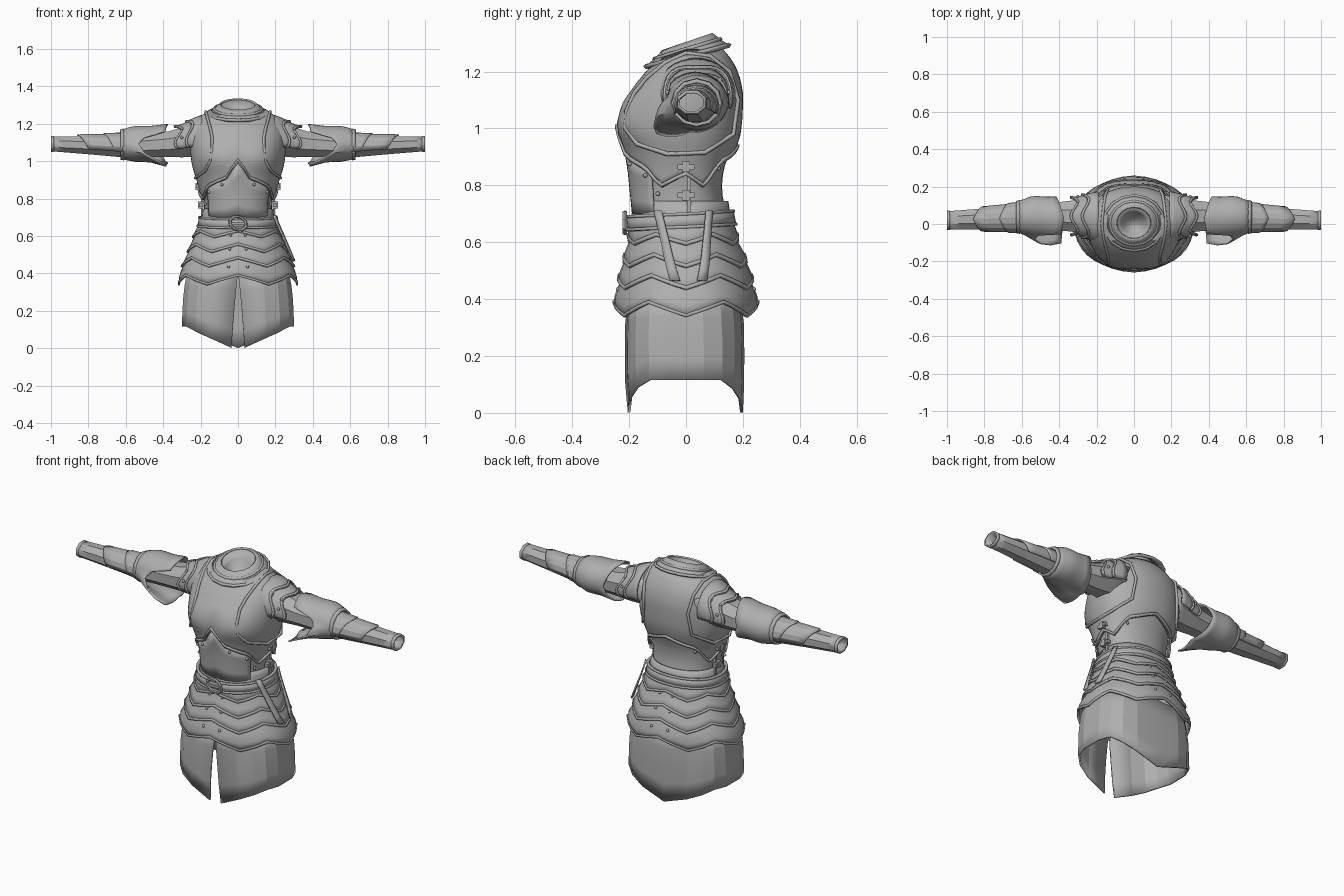
import bpy, bmesh, math
from mathutils import Vector

cube = bpy.data.objects.get("Cube")
if cube:
    bpy.data.objects.remove(cube)

steel = bpy.data.materials.new("steel_grey")
steel.use_nodes = True
GREY = (0.43, 0.43, 0.43, 1)
steel.diffuse_color = GREY
steel.node_tree.nodes["Principled BSDF"].inputs["Base Color"].default_value = GREY


def interp(keys, x):
    """Linear interpolation through (x, value, ...) keys."""
    if x <= keys[0][0]:
        return keys[0][1:]
    for a, b in zip(keys, keys[1:]):
        if x <= b[0]:
            t = (x - a[0]) / (b[0] - a[0])
            return tuple(p + (q - p) * t for p, q in zip(a[1:], b[1:]))
    return keys[-1][1:]


def val(f, *args):
    return f(*args) if callable(f) else f


def finish(obj, name, angle=32):
    obj.name = name
    obj.data.materials.clear()
    obj.data.materials.append(steel)
    bpy.ops.object.select_all(action="DESELECT")
    obj.select_set(True)
    bpy.context.view_layer.objects.active = obj
    bpy.ops.object.shade_smooth_by_angle(angle=math.radians(angle))


def plate(name, surf, u0, u1, lo, hi, off=0.0, nu=24, nv=4, thick=0.008, angle=32):
    """Curved sheet on surf(u, v, off), between the edges lo(u) and hi(u)."""
    bm = bmesh.new()
    grid = []
    for i in range(nu + 1):
        u = u0 + (u1 - u0) * i / nu
        a, b = val(lo, u), val(hi, u)
        grid.append([bm.verts.new(surf(u, a + (b - a) * j / nv, val(off, u, j / nv)))
                     for j in range(nv + 1)])
    for p, q in zip(grid, grid[1:]):
        for j in range(nv):
            bm.faces.new((p[j], q[j], q[j + 1], p[j + 1]))
    bmesh.ops.remove_doubles(bm, verts=bm.verts, dist=0.0005)
    bmesh.ops.recalc_face_normals(bm, faces=bm.faces)
    mesh = bpy.data.meshes.new(name)
    bm.to_mesh(mesh)
    bm.free()
    obj = bpy.data.objects.new(name, mesh)
    bpy.context.collection.objects.link(obj)
    finish(obj, name, angle)
    mod = obj.modifiers.new("thickness", "SOLIDIFY")
    mod.thickness, mod.offset = thick, 0


def tube(name, points, radius):
    """Closed raised trim through the points."""
    curve = bpy.data.curves.new(name, "CURVE")
    curve.dimensions = "3D"
    curve.bevel_depth, curve.bevel_resolution = radius, 1
    line = curve.splines.new("POLY")
    line.points.add(len(points) - 1)
    for p, co in zip(line.points, points):
        p.co = (*co, 1)
    line.use_cyclic_u = True
    curve.materials.append(steel)
    bpy.context.collection.objects.link(bpy.data.objects.new(name, curve))


def box(name, loc, size):
    bpy.ops.mesh.primitive_cube_add(size=1, location=loc)
    bpy.context.object.scale = size
    finish(bpy.context.object, name)


def rivet(name, loc):
    bpy.ops.mesh.primitive_uv_sphere_add(segments=8, ring_count=5, radius=0.008, location=loc)
    finish(bpy.context.object, name, 60)


def body(profile, power=2.0):
    """Surface around the body: u degrees from the front, v height."""
    def surf(u, v, off=0.0):
        rx, front, back = interp(profile, v)
        s, c = math.sin(math.radians(u)), math.cos(math.radians(u))
        k = 2 / power
        ry = front if c > 0 else back
        return Vector((math.copysign(abs(s) ** k, s) * (rx + off),
                       -math.copysign(abs(c) ** k, c) * (ry + off), v))
    return surf


def folded(keys):
    """Edge height keyed on the angle from the front, same on both sides."""
    return lambda u: interp(keys, abs((u + 180) % 360 - 180))[0]


# Body shell: height, half width, front depth, back depth
upright = body([(.62, .20, .19, .16), (.70, .183, .182, .145), (.78, .185, .19, .128),
                (.86, .198, .198, .135), (.93, .22, .21, .165), (.98, .235, .228, .18),
                (1.02, .24, .23, .185), (1.07, .245, .215, .188), (1.13, .243, .19, .188),
                (1.19, .228, .163, .175), (1.24, .188, .128, .15), (1.275, .135, .095, .12)],
               2.15)


def torso(u, v, off=0.0):
    # The front of the neckline sinks below the back
    p = upright(u, v, off)
    p.z += .35 * min(p.y, 0) * min(1, max(0, (v - 1.1) / .17))
    return p


plate("body_shell", torso, 0, 360, .62, 1.27, -.006, 32, 18, .006, 40)

# Breastplate with a pointed lower edge, and its trim
chest_edge = folded([(0, 1.0), (15, .905), (32, .88), (50, .855), (66, .79), (90, .835),
                     (114, .79), (140, .88), (160, .90), (180, .93)])


def bust(u, t):
    a = abs((u + 180) % 360 - 180)
    return .008 + .014 * math.exp(-((a - 30) / 22) ** 2 - ((t - .38) / .2) ** 2)


plate("breastplate", torso, 0, 360, chest_edge, 1.275, bust, 48, 14, .008, 40)
plate("breastplate_trim", torso, 0, 360, chest_edge, lambda u: chest_edge(u) + .014,
      .015, 48, 1, .010)
plate("belly_plate", torso, -55, 55, .70,
      folded([(0, .99), (15, .90), (55, .86)]), .005, 16, 4, .006)


# Collar leaning forward, with a hollow neck lining
def collar(u, v, off=0.0):
    r = interp([(0, .145), (.45, .115), (1, .085)], v)[0] + off
    a = math.radians(u)
    y = .005 - r * math.cos(a)
    return Vector((1.1 * r * math.sin(a), y, 1.25 + .05 * v + (.25 + .1 * v) * y))


def lining(u, r, off=0.0):
    a = math.radians(u)
    y = .005 - r * math.cos(a)
    return Vector((1.1 * r * math.sin(a), y, 1.215 + 12 * r * r + .35 * y))


plate("collar", collar, 0, 360, 0, 1, 0, 16, 4, .010)
plate("collar_lower_rim", collar, 0, 360, 0, .14, .006, 16, 1, .014)
plate("collar_upper_rim", collar, 0, 360, .45, .6, .005, 16, 1, .014)
plate("neck_lining", lining, 0, 360, 0, .082, 0, 16, 4, .004, 60)

# Skirt with a front slit, flat panels and drooping points
skirt_body = body([(0, .295, .20, .195), (.12, .298, .21, .20), (.30, .29, .21, .20),
                   (.42, .268, .198, .185)], 2.9)


def skirt(u, v, off=0.0):
    gap = 2.6 * max(0, 1 - v / .38)
    return skirt_body(gap + u * (360 - 2 * gap) / 360, v, off)


plate("skirt", skirt, 0, 360, folded([(0, .002), (20, .055), (40, .09), (60, .115),
      (120, .115), (140, .085), (160, .05), (180, .002)]), .41, 0, 18, 4, .010, 12)

# Hip lames with zigzag edges
hips = body([(.34, .298, .226, .226), (.40, .298, .236, .236), (.46, .272, .222, .22),
             (.53, .246, .205, .198), (.60, .22, .186, .168), (.70, .184, .18, .145)], 2.1)


def zigzag(base, amp):
    return lambda u: base + amp * (abs(((u / 60) % 1) * 2 - 1) * 2 - 1)


for n, (z, amp) in enumerate([(.36, .024), (.455, .022), (.53, .02), (.605, .016)]):
    low = zigzag(z, amp)
    plate(f"hip_lame_{n + 1}", hips, 0, 360, low, z + .14,
          lambda u, t: .018 * (1 - t), 36, 4, .008)
    plate(f"hip_lame_trim_{n + 1}", hips, 0, 360, low, lambda u: low(u) + .012,
          .019, 36, 1, .010)
    if n < 3:
        for u in (-9, 9, 171, 189):
            rivet("lame_rivet", hips(u, z + .075, .014))


# Belt, dipping at the front, with buckle and hanging straps
def belt_line(shift):
    return lambda u: .676 - .01 * math.cos(math.radians(u)) + shift


plate("belt", torso, 0, 360, belt_line(-.024), belt_line(.024), .018, 28, 1, .014)
for shift in (-.023, .023):
    plate("belt_edge", torso, 0, 360, belt_line(shift - .005), belt_line(shift + .005),
          .022, 28, 1, .014)
bpy.ops.mesh.primitive_torus_add(major_segments=8, minor_segments=6, major_radius=.042,
                                 minor_radius=.009, location=(0, -.215, .668))
bpy.context.object.rotation_euler = (math.pi / 2, math.pi / 8, 0)
bpy.context.object.scale = (1.1, .85, 1)
finish(bpy.context.object, "belt_buckle")
box("buckle_pin", (0, -.218, .668), (.07, .012, .012))
for name, top, bottom in (("front_strap", 64, 82), ("rear_strap", 116, 102)):
    def strap(u, v, off, top=top, bottom=bottom):
        return hips(u + bottom + (top - bottom) * (v - .465) / .24, v, off)
    plate(name, strap, -4, 4, .465, .71, .034, 2, 6, .008)


# Arm surface: u degrees from front over the top, v distance along x
def limb(side, profile):
    def surf(u, v, off=0.0):
        yc, zc, ry, rz = interp(profile, v)
        a = math.radians(u)
        return Vector((side * v, yc - (ry + off) * math.cos(a),
                       zc + (rz + off) * math.sin(a)))
    return surf


SLEEVE = [(.16, .03, 1.13, .13, .11), (.24, .04, 1.115, .105, .095),
          (.30, .042, 1.10, .09, .082), (.38, .042, 1.09, .08, .068),
          (.50, .038, 1.083, .07, .062), (.62, .035, 1.078, .066, .058),
          (.80, .027, 1.085, .057, .048), (1.0, .02, 1.092, .048, .038)]
ELBOW = [(.37, .032, 1.092, .11, .10), (.47, .038, 1.092, .1, .09),
         (.54, .044, 1.092, .103, .092), (.59, .04, 1.092, .088, .084),
         (.63, .036, 1.088, .078, .072)]

for side, tag in ((1, "left"), (-1, "right")):
    arm = limb(side, SLEEVE)
    plate(tag + "_sleeve", arm, 22.5, 382.5, .16, 1.0, 0, 8, 12, .008, 15)
    plate(tag + "_cuff_rim", arm, 22.5, 382.5, .985, 1.0, .003, 8, 1, .008, 15)

    # Overlapping shoulder lames with rivets
    for n, (x0, x1, off) in enumerate(((.19, .265, .016), (.25, .325, .012))):
        edge = lambda u, e=x1: e + .018 * math.cos(math.radians(u * 4))
        plate(f"{tag}_shoulder_lame_{n + 1}", arm, -20, 200, x0, edge, off, 20, 3, .008)
        plate(f"{tag}_shoulder_trim_{n + 1}", arm, -20, 200,
              lambda u: edge(u) - .012, edge, off + .006, 20, 1, .008)
    for u in (15, 45, 135, 165):
        rivet(tag + "_shoulder_rivet", arm(u, .30, .02))

    # Elbow guard: open at the front, with wings above and below
    guard = limb(side, ELBOW)
    inner = folded([(0, .53), (20, .50), (40, .39), (90, .375), (135, .40), (180, .42)])

    def flare(u, t):
        low = abs((u + 35 + 180) % 360 - 180)
        return (1 - t) ** 1.5 * (.004 + .075 * max(0, 1 - low / 45))

    plate(tag + "_elbow_guard", guard, 0, 360, inner, .625, flare, 36, 6, .008)
    plate(tag + "_elbow_cuff", guard, 0, 360, .61, .628, .003, 12, 1, .010)

    # Forearm plates ending in a point
    for n, (x1, off) in enumerate(((.86, .008), (.72, .013))):
        tip = lambda u, e=x1: e - .05 * abs(u - 90) / 90
        plate(f"{tag}_forearm_plate_{n + 1}", arm, -22.5, 202.5, .6, tip, off, 10, 4, .007, 15)

    # Armhole trim over the shoulder, chest and back
    loop = [(30, 1.06), (30, 1.14), (38, 1.21), (60, 1.255), (90, 1.265), (120, 1.255),
            (142, 1.2), (150, 1.1), (145, .98), (110, .915), (75, .91), (45, .945), (33, 1.0)]
    tube(tag + "_armhole_trim", [torso(side * u, z, .022) for u, z in loop], .008)

    # Side seam with two buckles
    box(tag + "_side_strap", (side * .192, .01, .79), (.012, .014, .18))
    for z in (.865, .765):
        p = torso(90 * side, z, .014)
        box(tag + "_side_buckle", (p.x, 0, z), (.022, .06, .018))
        box(tag + "_side_clasp", (p.x, 0, z), (.028, .026, .036))

    # Waist and chest rivets
    for u, z in ((22, .875), (48, .835), (62, .77), (140, .86)):
        rivet(tag + "_waist_rivet", torso(side * u, z, .012))
